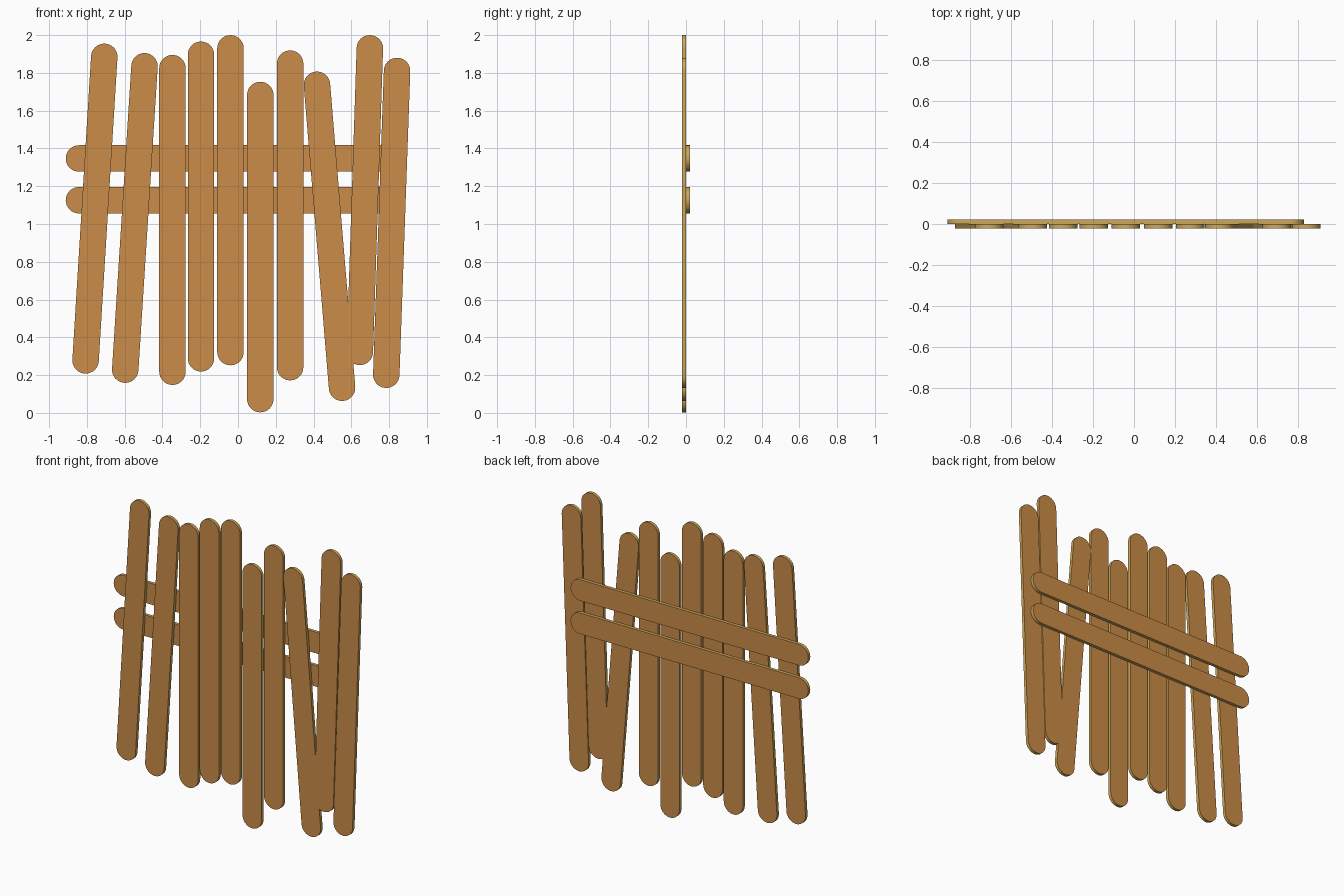
import bpy, bmesh, math
from mathutils import Vector

if "Cube" in bpy.data.objects:
    bpy.data.objects.remove(bpy.data.objects["Cube"])

R = 0.07      # half width of a stick
T = 0.021     # thickness of a stick
SEG = 16      # segments per rounded end


def material(name, color):
    m = bpy.data.materials.new(name)
    m.diffuse_color = (*color, 1.0)
    m.use_nodes = True
    m.node_tree.nodes["Principled BSDF"].inputs["Base Color"].default_value = m.diffuse_color
    return m


face_mat = material("orange brown wood", (0.60, 0.265, 0.066))
edge_mat = material("golden wood edge", (0.62, 0.39, 0.105))


def stick(name, a, b, y0):
    """Round-ended flat stick between end-circle centres a and b (x, z)."""
    a, b = Vector(a), Vector(b)
    d = b - a
    base = math.atan2(d.y, d.x)
    pts = []
    for centre, start in ((b, base - math.pi / 2), (a, base + math.pi / 2)):
        for i in range(SEG + 1):
            t = start + math.pi * i / SEG
            pts.append((centre.x + R * math.cos(t), centre.y + R * math.sin(t)))
    bm = bmesh.new()
    face = bm.faces.new([bm.verts.new((x, y0, z)) for x, z in pts])
    ext = bmesh.ops.extrude_face_region(bm, geom=[face], use_keep_orig=True)
    moved = [v for v in ext["geom"] if isinstance(v, bmesh.types.BMVert)]
    bmesh.ops.translate(bm, verts=moved, vec=(0, T, 0))
    bmesh.ops.recalc_face_normals(bm, faces=bm.faces[:])
    # broad faces are brown, the rim is golden
    for f in bm.faces:
        f.material_index = 0 if len(f.verts) > 4 else 1
    me = bpy.data.meshes.new(name)
    bm.to_mesh(me)
    bm.free()
    me.materials.append(face_mat)
    me.materials.append(edge_mat)
    ob = bpy.data.objects.new(name, me)
    bpy.context.collection.objects.link(ob)
    bpy.ops.object.select_all(action='DESELECT')
    ob.select_set(True)
    bpy.context.view_layer.objects.active = ob
    bpy.ops.object.shade_smooth_by_angle(angle=math.radians(40))


# upright slats: bottom x, bottom z, top x, top z (outer tips)
slats = [
    (-0.807, 0.208, -0.708, 1.955),
    (-0.597, 0.159, -0.495, 1.905),
    (-0.347, 0.148, -0.347, 1.895),
    (-0.196, 0.219, -0.196, 1.966),
    (-0.040, 0.252, -0.040, 2.000),
    (0.118, 0.003, 0.118, 1.753),
    (0.276, 0.172, 0.276, 1.919),
    (0.551, 0.063, 0.418, 1.807),
    (0.645, 0.253, 0.698, 2.000),
    (0.785, 0.132, 0.842, 1.880),
]
for i, (xb, zb, xt, zt) in enumerate(slats):
    stick(f"slat_{i + 1}", (xb, zb + R), (xt, zt - R), -T)

# horizontal rails on the back
for name, z in (("lower_rail", 1.126), ("upper_rail", 1.347)):
    stick(name, (-0.912 + R, z), (0.832 - R, z), 0.0)
